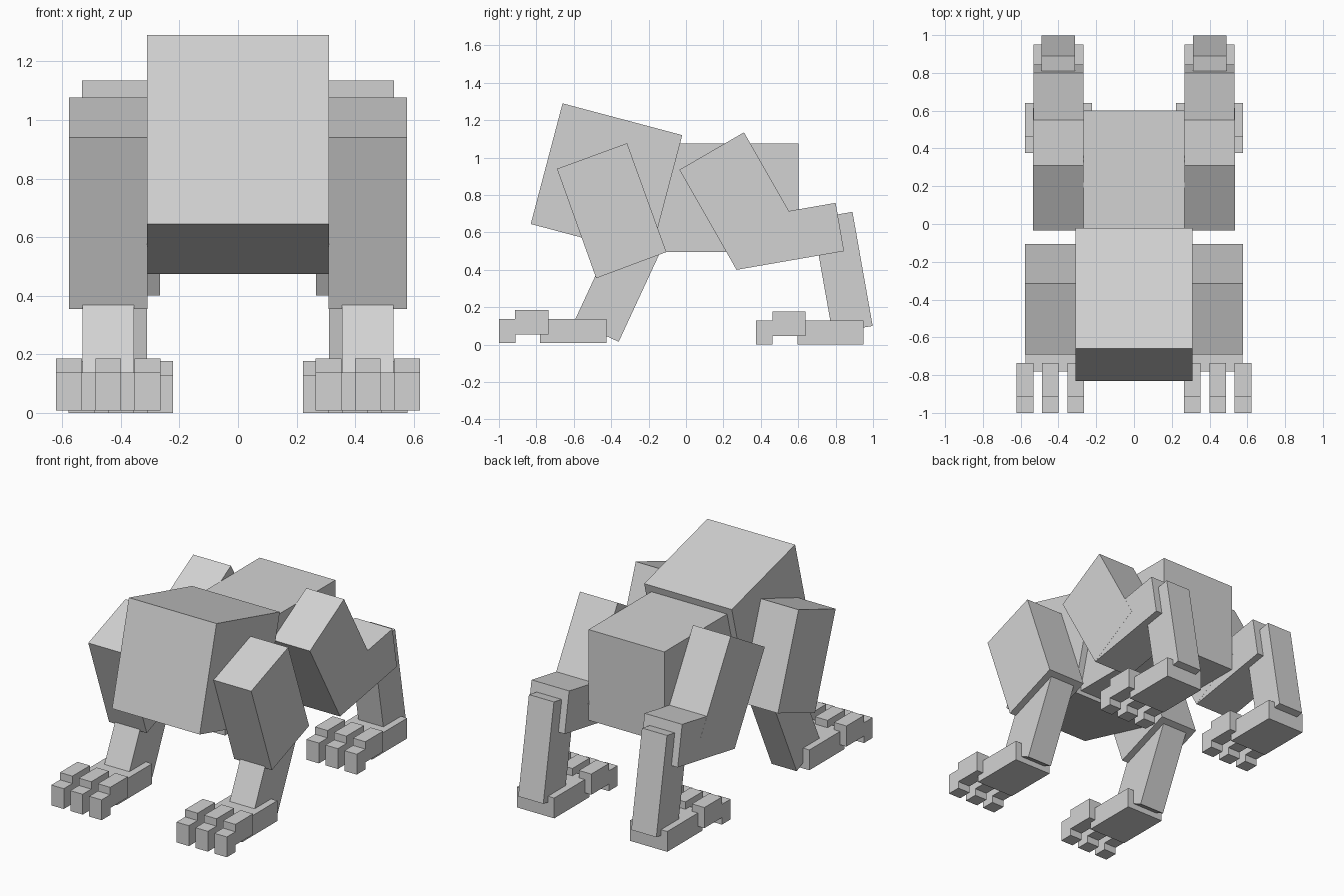
import bpy, bmesh

if "Cube" in bpy.data.objects:
    bpy.data.objects.remove(bpy.data.objects["Cube"])

grey = bpy.data.materials.new("light grey")
grey.diffuse_color = (0.65, 0.65, 0.65, 1)
grey.use_nodes = True
grey.node_tree.nodes["Principled BSDF"].inputs["Base Color"].default_value = grey.diffuse_color


def slab(name, x0, x1, profile):
    """Extrude a side profile of (y, z) points from x0 to x1."""
    bm = bmesh.new()
    face = bm.faces.new([bm.verts.new((x0, y, z)) for y, z in profile])
    grown = bmesh.ops.extrude_face_region(bm, geom=[face])["geom"]
    moved = [v for v in grown if isinstance(v, bmesh.types.BMVert)]
    bmesh.ops.translate(bm, verts=moved, vec=(x1 - x0, 0, 0))
    bmesh.ops.recalc_face_normals(bm, faces=bm.faces)
    mesh = bpy.data.meshes.new(name)
    bm.to_mesh(mesh)
    bm.free()
    mesh.materials.append(grey)
    obj = bpy.data.objects.new(name, mesh)
    bpy.context.collection.objects.link(obj)
    return obj


def pair(name, centre, width, profile):
    """Make a part on the right side and its mirror on the left."""
    for side, s in (("right", 1), ("left", -1)):
        slab(f"{name}_{side}", s * (centre - width / 2), s * (centre + width / 2), profile)


def box(y0, y1, z0, z1):
    return [(y0, z0), (y1, z0), (y1, z1), (y0, z1)]


def foot(name, centre, y, z):
    """Foot with three stepped toes; y is the toe tip, z the sole height."""
    pair(f"{name}_foot", centre, 0.265, box(y + 0.22, y + 0.575, z, z + 0.13))
    for i in (-1, 0, 1):
        c = centre + i * 0.134
        pair(f"{name}_toe_{i + 2}", c, 0.088, box(y + 0.087, y + 0.265, z + 0.045, z + 0.177))
        pair(f"{name}_toe_tip_{i + 2}", c, 0.088, box(y, y + 0.0875, z, z + 0.13))


FRONT, HIND = 0.443, 0.4

# Torso: tilted chest block and upright rear body
slab("chest", -0.31, 0.31, [(-0.83, 0.645), (-0.19, 0.475), (-0.02, 1.12), (-0.66, 1.29)])
slab("rear_body", -0.268, 0.268, box(-0.18, 0.602, 0.495, 1.075))

# Front legs
pair("front_upper_leg", FRONT, 0.267, [(-0.48, 0.355), (-0.105, 0.495), (-0.315, 1.077), (-0.69, 0.94)])
pair("front_lower_leg", FRONT, 0.177, [(-0.597, 0.125), (-0.36, 0.015), (-0.137, 0.496), (-0.374, 0.606)])
foot("front", FRONT, -1.0, 0.008)

# Hind legs: thigh, backward shin and upright ankle
pair("thigh", HIND, 0.267, [(-0.035, 0.935), (0.27, 0.4), (0.615, 0.6), (0.31, 1.135)])
pair("shin", HIND, 0.266, [(0.27, 0.4), (0.845, 0.5), (0.8, 0.758), (0.225, 0.658)])
pair("ankle", HIND, 0.177, [(0.783, 0.063), (0.998, 0.1), (0.89, 0.71), (0.675, 0.672)])
foot("hind", HIND, 0.375, 0.0)
